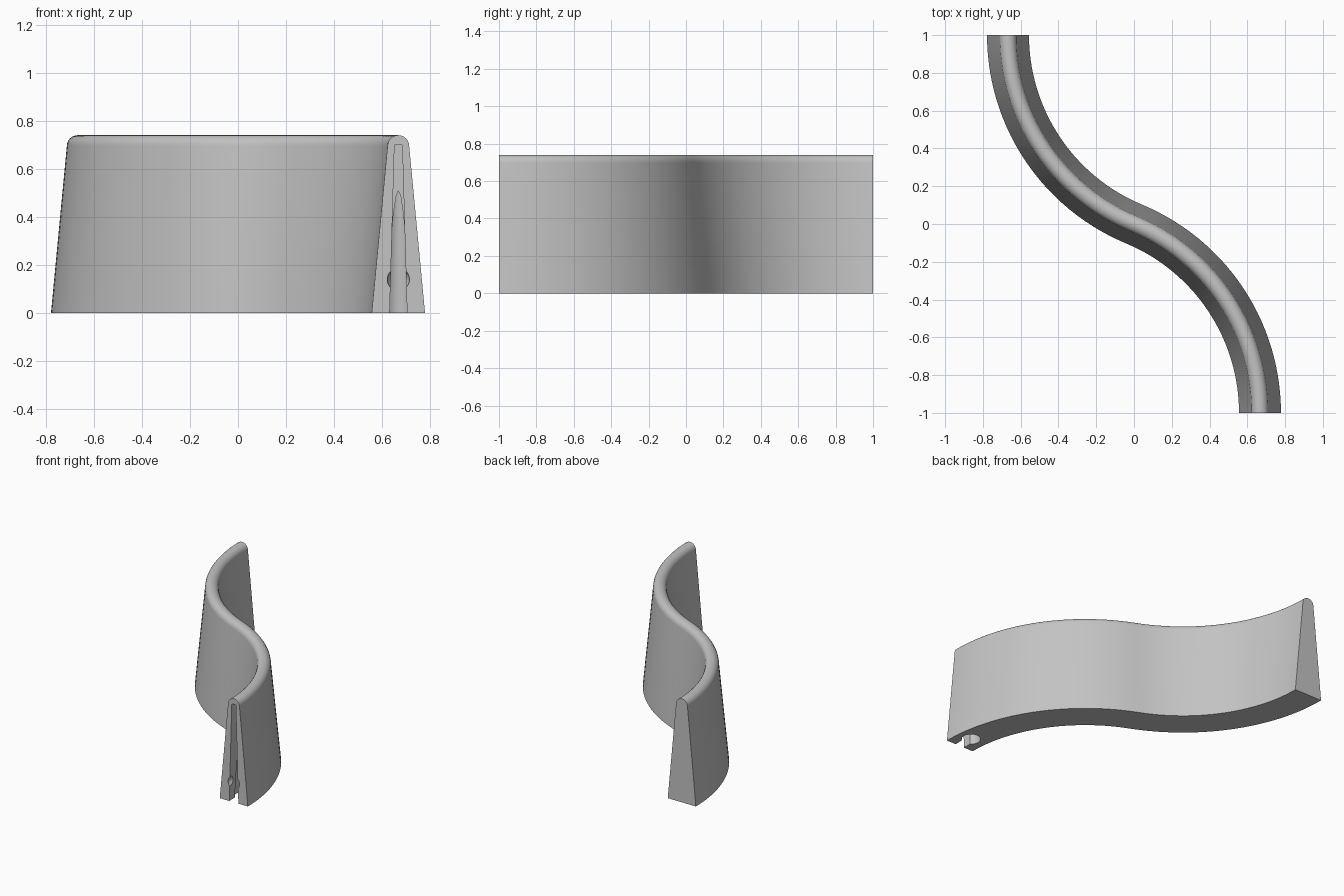
import bpy
import bmesh
import math
from mathutils import Matrix, Vector

cube = bpy.data.objects.get("Cube")
if cube:
    bpy.data.objects.remove(cube, do_unlink=True)

END_X = 0.667                        # wall centre at each end
HEIGHT = 0.74
FOOT, CAP = 0.111, 0.045             # half thickness at foot, radius of rounded top
RADIUS = (END_X ** 2 + 1) / (2 * END_X)
SWEEP = math.asin(1 / RADIUS)
STEPS = 28

grey = bpy.data.materials.new("light grey")
grey.use_nodes = True
colour = (0.55, 0.55, 0.55, 1)
grey.diffuse_color = colour
grey.node_tree.nodes["Principled BSDF"].inputs["Base Color"].default_value = colour


def make_object(name, bm):
    bmesh.ops.recalc_face_normals(bm, faces=bm.faces)
    mesh = bpy.data.meshes.new(name)
    bm.to_mesh(mesh)
    bm.free()
    mesh.materials.append(grey)
    obj = bpy.data.objects.new(name, mesh)
    bpy.context.collection.objects.link(obj)
    return obj


def wall_profile():
    """Tapered section with a rounded top, as (offset, height)."""
    points = [(-FOOT, 0)]
    for i in range(13):
        a = math.pi * (1 - i / 12)
        points.append((CAP * math.cos(a), HEIGHT - CAP + CAP * math.sin(a)))
    return points + [(FOOT, 0)]


def s_path():
    """Two equal arcs meeting at the origin, as (point, sideways normal)."""
    centre = Vector((RADIUS - END_X, 1, 0))
    half = []
    for i in range(STEPS + 1):
        a = SWEEP * i / STEPS
        n = Vector((-math.cos(a), -math.sin(a), 0))
        half.append((centre + RADIUS * n, n))
    return half + [(-p, n) for p, n in reversed(half[:-1])]


# Curved wall
bm = bmesh.new()
rings = [[bm.verts.new(p + n * u + Vector((0, 0, z))) for u, z in wall_profile()]
         for p, n in s_path()]
for a, b in zip(rings, rings[1:]):
    for i in range(len(a)):
        j = (i + 1) % len(a)
        bm.faces.new((a[i], a[j], b[j], b[i]))
bm.faces.new(rings[0])
bm.faces.new(rings[-1])
wall = make_object("curved_wall", bm)


# Connector cutters, drawn at the front end
def slot_neck():
    bm = bmesh.new()
    bmesh.ops.create_cube(bm, size=1)
    for v in bm.verts:
        top = v.co.z > 0
        half_width = 0.016 if top else 0.037
        v.co = (END_X + math.copysign(half_width, v.co.x),
                -0.92 if v.co.y > 0 else -1.05,
                0.7 if top else -0.03)
    return bm


def round_socket():
    bm = bmesh.new()
    bmesh.ops.create_cone(bm, cap_ends=True, segments=24, radius1=0.066,
                          radius2=0.024, depth=0.73,
                          matrix=Matrix.Translation((END_X, -0.885, 0.334)))
    return bm


def snap_dimple():
    bm = bmesh.new()
    bmesh.ops.create_uvsphere(bm, u_segments=20, v_segments=11, radius=0.047,
                              matrix=Matrix.Translation((END_X, -0.995, 0.14)))
    return bm


# Cut both ends, the back one by a half turn
bpy.context.view_layer.objects.active = wall
wall.select_set(True)
for turn in (0, math.pi):
    for build in (slot_neck, round_socket, snap_dimple):
        bm = build()
        bm.transform(Matrix.Rotation(turn, 4, "Z"))
        cutter = make_object("cutter", bm)
        cutter.hide_render = True
        cut = wall.modifiers.new("cut", "BOOLEAN")
        cut.operation = "DIFFERENCE"
        cut.solver = "EXACT"
        cut.object = cutter
        bpy.ops.object.modifier_apply(modifier=cut.name)
        bpy.data.objects.remove(cutter, do_unlink=True)

bpy.ops.object.shade_smooth_by_angle(angle=math.radians(30))
